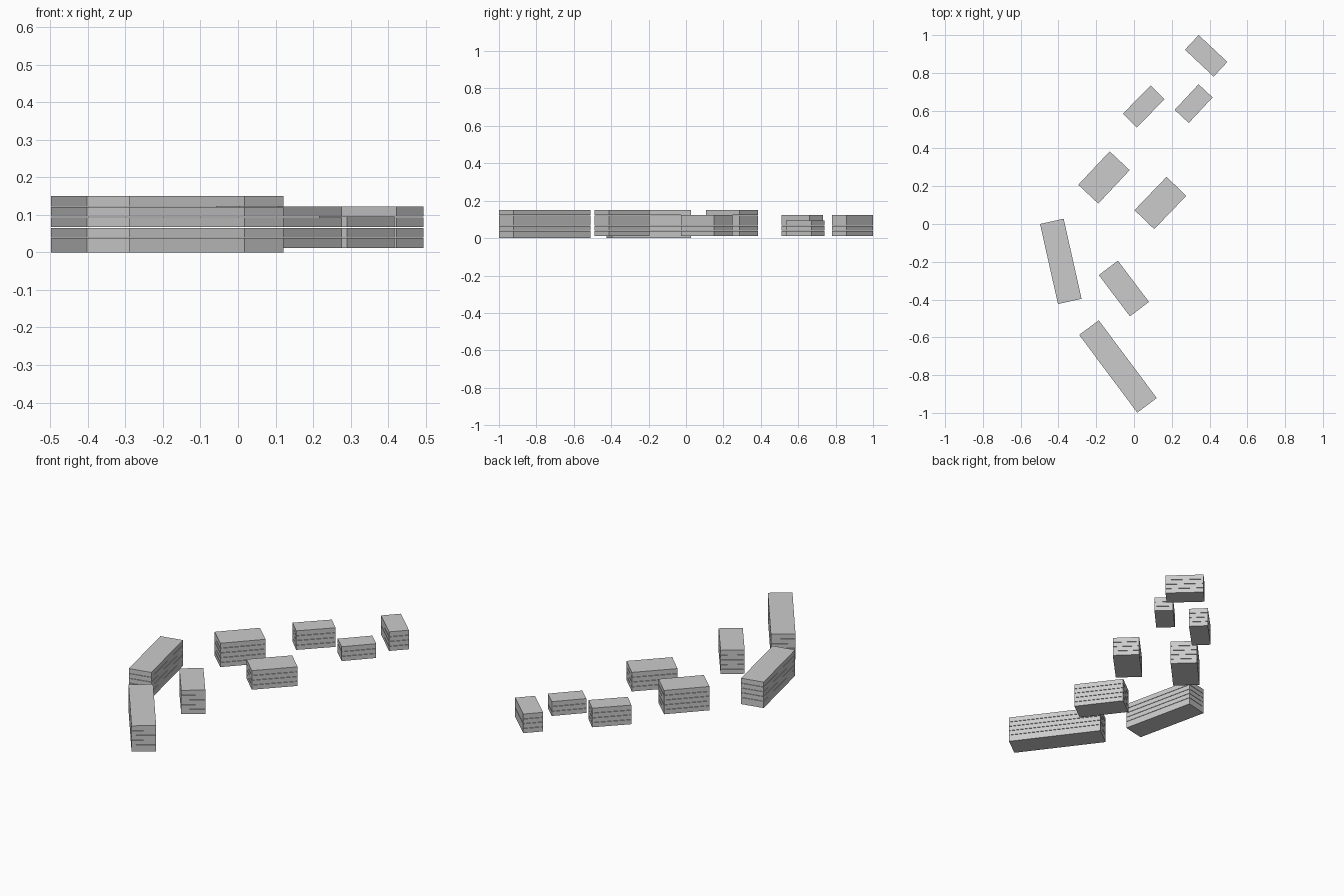
import bpy, bmesh
from mathutils import Matrix, Vector

if "Cube" in bpy.data.objects:
    bpy.data.objects.remove(bpy.data.objects["Cube"])

FLOOR = 0.0275   # storey pitch
GAP = 0.002      # thin joint between storeys
BASE = 0.0125    # nominal bottom of the lowest storey


def block(name, a, b, c, d, floors, bottom):
    """Stack of storey slabs on a rectangle given by its four corners."""
    a, b, c, d = (Vector(p) for p in (a, b, c, d))
    centre = (a + b + c + d) / 4
    u = ((b - a) + (c - d)) / 2
    v = ((d - a) + (c - b)) / 2
    length, width = u.length, v.length
    rot = Matrix.Rotation(Vector((1, 0)).angle_signed(u) * -1, 4, 'Z')
    bm = bmesh.new()
    for i in range(floors):
        z0 = bottom if i == 0 else BASE + i * FLOOR
        z1 = BASE + (i + 1) * FLOOR - (GAP if i < floors - 1 else 0)
        m = (Matrix.Translation((centre.x, centre.y, (z0 + z1) / 2)) @ rot
             @ Matrix.Diagonal((length, width, z1 - z0, 1)))
        bmesh.ops.create_cube(bm, size=1, matrix=m)
    mesh = bpy.data.meshes.new(name)
    bm.to_mesh(mesh)
    bm.free()
    bpy.context.collection.objects.link(bpy.data.objects.new(name, mesh))


# Long slabs that reach the ground
block("south_long_block", (-.187, -.51), (.12, -.92), (.018, -1.0), (-.29, -.587), 5, 0)
block("west_long_block", (-.498, 0), (-.372, .028), (-.278, -.396), (-.402, -.424), 5, 0)

# Shorter blocks set slightly higher
block("south_short_block", (-.085, -.195), (.08, -.413), (-.022, -.488), (-.187, -.27), 5, .012)
block("middle_west_block", (-.128, .384), (-.022, .284), (-.19, .109), (-.296, .208), 5, .012)
block("middle_east_block", (.172, .25), (.276, .15), (.108, -.028), (.003, .073), 4, .012)
block("north_west_block", (.087, .735), (.162, .66), (.015, .512), (-.058, .582), 4, .012)
block("north_east_block", (.343, .738), (.417, .67), (.289, .535), (.214, .606), 3, .012)
block("north_end_block", (.343, 1.0), (.495, .857), (.421, .781), (.269, .923), 4, .012)
